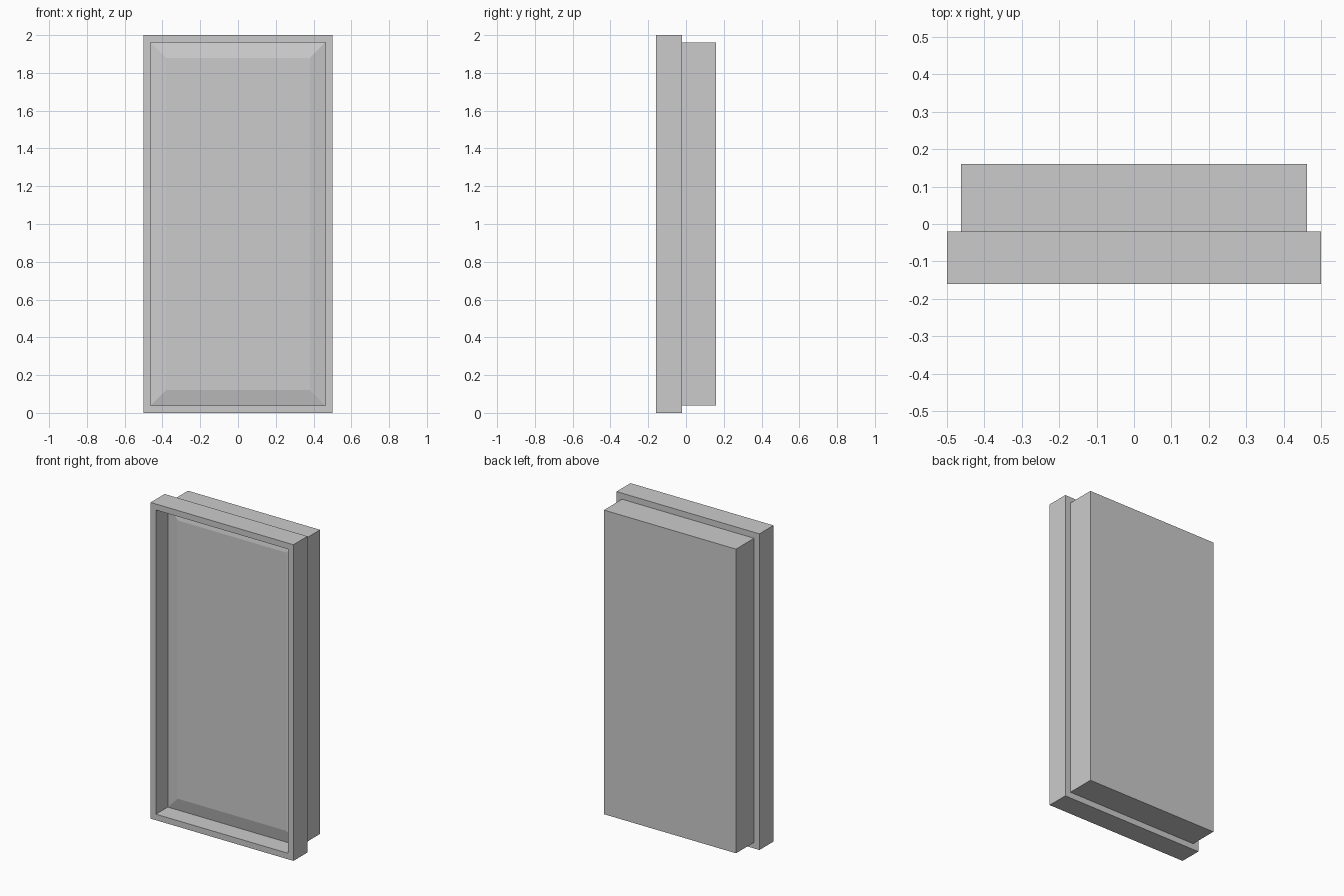
import bpy, bmesh

if "Cube" in bpy.data.objects:
    bpy.data.objects.remove(bpy.data.objects["Cube"])


def make_loft(name, rings, closed):
    """Loft rectangles (half width, bottom z, top z, y) listed in order.
    closed joins the last ring to the first; otherwise both ends are capped."""
    bm = bmesh.new()
    loops = []
    for half, low, high, y in rings:
        corners = ((-half, low), (half, low), (half, high), (-half, high))
        loops.append([bm.verts.new((x, y, z)) for x, z in corners])
    pairs = list(zip(loops, loops[1:]))
    if closed:
        pairs.append((loops[-1], loops[0]))
    else:
        bm.faces.new(loops[0])
        bm.faces.new(loops[-1])
    for a, b in pairs:
        for i in range(4):
            j = (i + 1) % 4
            bm.faces.new((a[i], a[j], b[j], b[i]))
    bmesh.ops.recalc_face_normals(bm, faces=bm.faces)
    mesh = bpy.data.meshes.new(name)
    bm.to_mesh(mesh)
    bm.free()
    obj = bpy.data.objects.new(name, mesh)
    bpy.context.collection.objects.link(obj)
    return obj


def ring(inset, y):
    return (0.5 - inset, inset, 2.0 - inset, y)


FRONT, FRAME_BACK, BACK = -0.16, -0.02, 0.16
RIM = 0.038          # width of the frame border
PANEL_EDGE, PANEL_FACE = -0.042, -0.06

# Rectangular surround at the front
make_loft("frame", [ring(0, FRONT), ring(0, FRAME_BACK),
                    ring(RIM, FRAME_BACK), ring(RIM, FRONT)], closed=True)

# Deep body behind the frame, with a bevelled raised panel on its front
make_loft("raised_panel_body", [ring(0.12, PANEL_FACE), ring(RIM, PANEL_EDGE),
                                ring(RIM, BACK)], closed=False)
